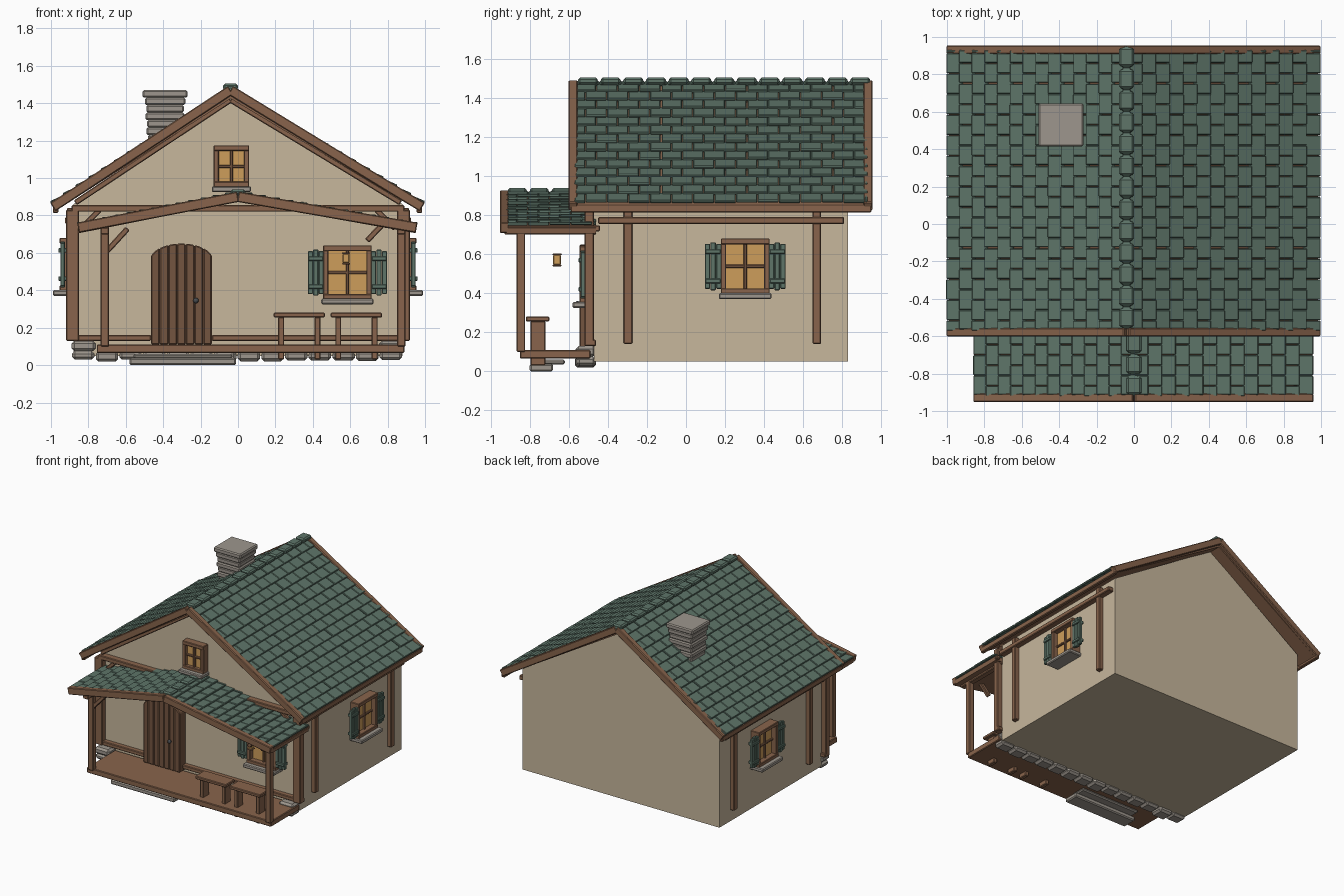
import bpy, bmesh, math, random
from mathutils import Matrix, Vector

random.seed(4)
cube = bpy.data.objects.get("Cube")
if cube:
    bpy.data.objects.remove(cube)


def material(name, r, g, b):
    lin = [((c / 255 + 0.055) / 1.055) ** 2.4 for c in (r, g, b)] + [1]
    m = bpy.data.materials.new(name)
    m.use_nodes = True
    m.diffuse_color = lin
    m.node_tree.nodes["Principled BSDF"].inputs["Base Color"].default_value = lin
    return m


PLASTER = material("plaster", 199, 183, 156)
WOOD = material("wood", 136, 100, 76)
DOOR = material("door wood", 116, 85, 64)
GREEN = material("green", 94, 117, 105)
GLASS = material("amber glass", 206, 157, 91)
STONE = material("stone", 157, 150, 141)
IRON = material("iron", 72, 76, 80)


class Part:
    """Collects boxes, beams and prisms into one object."""

    def __init__(self, name, mat, bevel=0.005, matrix=Matrix()):
        self.name, self.mat, self.bevel, self.matrix = name, mat, bevel, matrix
        self.bm = bmesh.new()

    def box(self, x, y, z):
        size = [b - a for a, b in (x, y, z)]
        mid = [(a + b) / 2 for a, b in (x, y, z)]
        bmesh.ops.create_cube(self.bm, size=1, matrix=Matrix.Translation(mid) @ Matrix.Diagonal((*size, 1)))

    def beam(self, a, b, width, height):
        a, b = Vector(a), Vector(b)
        d = (b - a).normalized()
        side = Vector((1, 0, 0)) if abs(d.y) > 0.9 else Vector((0, 1, 0))
        up = d.cross(side).normalized()
        rot = Matrix((d, side, up)).transposed().to_4x4()
        scale = Matrix.Diagonal(((b - a).length, width, height, 1))
        bmesh.ops.create_cube(self.bm, size=1, matrix=Matrix.Translation((a + b) / 2) @ rot @ scale)

    def prism(self, outline, y0, y1):
        face = self.bm.faces.new([self.bm.verts.new((x, y0, z)) for x, z in outline])
        out = bmesh.ops.extrude_face_region(self.bm, geom=[face])["geom"]
        moved = [v for v in out if isinstance(v, bmesh.types.BMVert)]
        bmesh.ops.translate(self.bm, verts=moved, vec=(0, y1 - y0, 0))

    def done(self):
        bmesh.ops.recalc_face_normals(self.bm, faces=self.bm.faces)
        mesh = bpy.data.meshes.new(self.name)
        self.bm.to_mesh(mesh)
        self.bm.free()
        mesh.materials.append(self.mat)
        ob = bpy.data.objects.new(self.name, mesh)
        ob.matrix_world = self.matrix
        bpy.context.collection.objects.link(ob)
        if self.bevel:
            mod = ob.modifiers.new("soft edges", "BEVEL")
            mod.width, mod.segments = self.bevel, 1


# House body with gable
RX = -0.04
p = Part("house_walls", PLASTER, 0)
p.prism([(-0.88, 0.05), (0.88, 0.05), (0.88, 0.86), (RX, 1.43), (-0.88, 0.86)], -0.47, 0.83)
p.done()


def roof_slope(name, ridge, eave, y0, y1, rows, tile=0.11):
    """Plank underlay and staggered, tilted tiles on one slope."""
    (rx, rz), (ex, ez) = ridge, eave
    r, e = Vector((rx, 0, rz)), Vector((ex, 0, ez))
    n = Vector((rz - ez, 0, abs(ex - rx))).normalized()
    if ex < rx:
        n.x = -n.x
    mid = Vector((0, (y0 + y1) / 2, 0))
    u = Part(name + "_underlay", WOOD, 0)
    u.beam(r + mid - n * 0.015, e + mid - n * 0.015, y1 - y0, 0.03)
    u.done()
    t = Part(name + "_tiles", GREEN, 0.004)
    for i in range(rows):
        top = r.lerp(e, max(0, i - 0.15) / rows) + n * 0.008
        low = r.lerp(e, (i + 1) / rows) + n * 0.021
        y, j = y0 - (i % 2) * tile / 2, 0
        while y < y1 - 0.01:
            gap = 0.006 if (j % 4 == 0 and i % 2 == 0) else 0.001
            a, b = max(y + gap, y0), min(y + tile - 0.001, y1)
            c = Vector((0, (a + b) / 2, 0)) + n * random.uniform(-0.002, 0.002)
            t.beam(top + c, low + c, b - a, 0.016)
            y, j = y + tile, j + 1
    t.done()


def ridge_tiles(name, x, z, y0, y1, count):
    p = Part(name, GREEN, 0.01)
    step = (y1 - y0) / count
    for i in range(count):
        a = y0 + i * step
        p.beam((x, a + 0.008, z), (x, a + step - 0.008, z), 0.08, 0.035)
        p.beam((x, a, z - 0.01), (x, a + step, z - 0.01), 0.055, 0.03)
    p.done()


# Main roof
for side, ex in (("right", -0.99), ("left", 0.985)):
    roof_slope("main_roof_" + side, (RX, 1.46), (ex, 0.85), -0.57, 0.93, 14)
    s = math.copysign(1, ex)
    p = Part("main_roof_boards_" + side, WOOD)
    for y in (-0.578, 0.932):
        p.beam((RX, y, 1.47), (ex, y, 0.845), 0.045, 0.052)
    p.beam((RX, -0.49, 1.418), (s * 0.87, -0.49, 0.868), 0.04, 0.03)
    p.beam((ex - s * 0.015, -0.59, 0.835), (ex - s * 0.015, 0.95, 0.835), 0.03, 0.042)
    p.done()
ridge_tiles("main_ridge_tiles", RX, 1.487, -0.56, 0.95, 13)

# Porch roof
for side, ex in (("right", -0.855), ("left", 0.955)):
    roof_slope("porch_roof_" + side, (0, 0.905), (ex, 0.735), -0.92, -0.46, 13)
    s = math.copysign(1, ex)
    p = Part("porch_roof_boards_" + side, WOOD)
    p.beam((0, -0.93, 0.9), (ex, -0.93, 0.735), 0.045, 0.055)
    p.beam((ex - s * 0.02, -0.95, 0.732), (ex - s * 0.02, -0.44, 0.732), 0.03, 0.03)
    p.done()
ridge_tiles("porch_ridge_tiles", 0, 0.922, -0.92, -0.47, 4)

# Chimney
p = Part("chimney", STONE, 0.008)
for i in range(8):
    w = 0.088 + 0.002 * i + 0.006 * (i % 2)
    z = 1.11 + i * 0.04
    p.box((-0.39 - w, -0.39 + w), (0.53 - w, 0.53 + w), (z, z + 0.04))
p.box((-0.51, -0.27), (0.415, 0.645), (1.43, 1.47))
p.done()

# Timber framing on the walls
p = Part("wall_timbers", WOOD)
for s in (-1, 1):
    p.box(sorted((s * 0.85, s * 0.92)), (-0.52, -0.47), (0.13, 0.83))
    for y in (-0.297, 0.67):
        p.box(sorted((s * 0.87, s * 0.915)), (y - 0.022, y + 0.022), (0.14, 0.84))
    p.box(sorted((s * 0.87, s * 0.925)), (-0.45, 0.81), (0.755, 0.79))
    p.beam((s * 0.84, -0.5, 0.73), (s * 0.74, -0.5, 0.83), 0.03, 0.03)
p.box((-0.89, 0.89), (-0.52, -0.46), (0.82, 0.855))
for x in ((-0.92, -0.465), (-0.14, 0.92)):
    p.box(x, (-0.51, -0.46), (0.13, 0.162))
p.done()

# Porch deck, posts and braces
p = Part("porch_deck", WOOD)
p.box((-0.755, 0.89), (-0.85, -0.49), (0.065, 0.11))
p.done()
p = Part("porch_posts", WOOD)
for x in (-0.712, 0.873):
    p.box((x - 0.023, x + 0.023), (-0.867, -0.823), (0.1, 0.76))
    p.beam((x, -0.93, 0.717), (x, -0.46, 0.717), 0.045, 0.035)
p.beam((-0.7, -0.845, 0.61), (-0.59, -0.845, 0.73), 0.03, 0.03)
p.beam((0.69, -0.845, 0.665), (0.78, -0.845, 0.76), 0.03, 0.03)
p.done()

# Stone steps and foundation
p = Part("stone_steps", STONE, 0.008)
p.box((-0.58, -0.01), (-0.8, -0.68), (0, 0.038))
p.box((-0.56, -0.03), (-0.74, -0.62), (0.036, 0.06))
p.done()
p = Part("foundation_stones", STONE, 0.015)
for i in range(14):
    x = -0.89 + i * 0.1265
    drop = random.uniform(0, 0.012)
    p.box((x + 0.003, x + 0.123), (-0.57 + drop, -0.46), (0.018 + drop, 0.075))
    if i in (0, 13):
        p.box((x, x + 0.13), (-0.565, -0.46), (0.075, 0.13))
p.done()

# Benches
for name, x0 in (("bench_right", 0.19), ("bench_left", 0.495)):
    p = Part(name, WOOD)
    p.box((x0, x0 + 0.275), (-0.82, -0.7), (0.255, 0.28))
    for dx in (0.025, 0.22):
        p.box((x0 + dx, x0 + dx + 0.032), (-0.795, -0.72), (0.03, 0.257))
    p.done()


# Arched plank door
def arch(x):
    return 0.56 + 0.09 * math.sqrt(max(0, 1 - ((x + 0.302) / 0.17) ** 2))


p = Part("door", DOOR, 0.006)
w = 0.325 / 7
for i in range(7):
    a = -0.465 + i * w
    b, m = a + w, a + w / 2
    p.prism([(a, 0.11), (b, 0.11), (b, arch(b)), (m, arch(m)), (a, arch(a))], -0.545, -0.46)
p.done()
p = Part("door_knob", IRON, 0)
bmesh.ops.create_uvsphere(p.bm, u_segments=12, v_segments=8, radius=0.015,
                          matrix=Matrix.Translation((-0.225, -0.555, 0.345)))
p.done()

# Hanging lantern
p = Part("lantern", GLASS)
p.box((0.56, 0.596), (-0.68, -0.64), (0.545, 0.597))
p.done()
p = Part("lantern_cap", WOOD, 0.003)
p.box((0.556, 0.6), (-0.684, -0.636), (0.595, 0.603))
p.box((0.556, 0.6), (-0.684, -0.636), (0.538, 0.546))
p.done()


def window(name, place, w, h, depth=0.07, shutters=True):
    """Window facing local -y, with its centre on the wall."""
    x, z = w / 2, h / 2
    p = Part(name + "_glass", GLASS, 0, place)
    p.box((-x + 0.01, x - 0.01), (-0.03, 0.01), (-z + 0.01, z - 0.01))
    p.done()
    p = Part(name + "_frame", WOOD, 0.004, place)
    for s in (-1, 1):
        p.box(sorted((s * x, s * (x - 0.028))), (-depth, 0.01), (-z, z))
        p.box((-x, x), (-depth - 0.004, 0.01), sorted((s * z, s * (z - 0.03))))
    p.box((-0.008, 0.008), (-0.045, 0), (-z, z))
    p.box((-x, x), (-0.043, 0), (-0.008, 0.008))
    p.done()
    p = Part(name + "_sill", STONE, 0.006, place)
    p.box((-x - 0.01, x + 0.01), (-depth - 0.04, 0.01), (-z - 0.025, -z + 0.005))
    p.done()
    if shutters:
        p = Part(name + "_shutters", GREEN, 0.004, place)
        for s in (-1, 1):
            for k in range(3):
                a = x - 0.004 + k * 0.029
                lift = 0.008 * (k % 2)
                p.box(sorted((s * a, s * (a + 0.028))), (-0.07, -0.045), (-0.115 - lift, 0.115 + lift))
            for zb in (-0.075, 0.075):
                p.box(sorted((s * x, s * (x + 0.08))), (-0.08, -0.03), (zb - 0.012, zb + 0.012))
        p.done()


window("front_window", Matrix.Translation((0.585, -0.47, 0.495)), 0.26, 0.29)
window("gable_window", Matrix.Translation((-0.035, -0.47, 1.063)), 0.19, 0.225, 0.055, False)
for name, s in (("left_window", 1), ("right_window", -1)):
    turn = Matrix.Rotation(s * math.pi / 2, 4, "Z")
    window(name, Matrix.Translation((s * 0.88, 0.303, 0.538)) @ turn, 0.25, 0.285)
